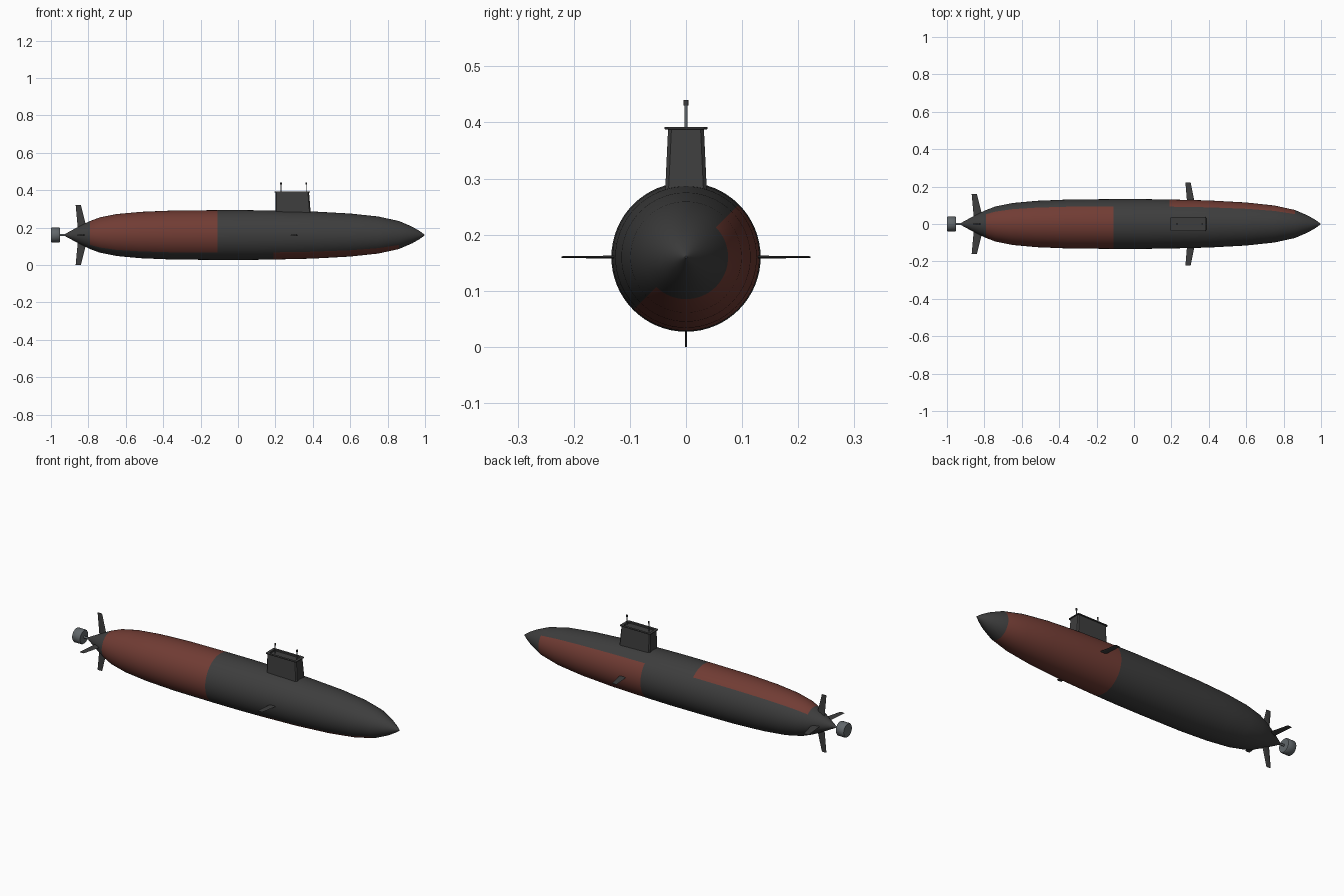
import bpy, bmesh, math
from mathutils import Matrix, Vector

if "Cube" in bpy.data.objects:
    bpy.data.objects.remove(bpy.data.objects["Cube"])

AXIS_Z = 0.16


def material(name, r, g, b):
    m = bpy.data.materials.new(name)
    m.diffuse_color = (r, g, b, 1)
    m.use_nodes = True
    m.node_tree.nodes["Principled BSDF"].inputs["Base Color"].default_value = m.diffuse_color
    return m


DARK = material("dark grey", 0.047, 0.047, 0.047)
RED = material("rust red", 0.165, 0.045, 0.034)
STEEL = material("steel grey", 0.12, 0.135, 0.145)


def finish(name, bm, mats, smooth=None):
    bmesh.ops.recalc_face_normals(bm, faces=bm.faces)
    me = bpy.data.meshes.new(name)
    bm.to_mesh(me)
    bm.free()
    for m in mats:
        me.materials.append(m)
    ob = bpy.data.objects.new(name, me)
    bpy.context.collection.objects.link(ob)
    if smooth:
        bpy.ops.object.select_all(action='DESELECT')
        ob.select_set(True)
        bpy.context.view_layer.objects.active = ob
        bpy.ops.object.shade_smooth_by_angle(angle=math.radians(smooth))
    return ob


def loft(bm, rings, cap=True):
    """Skin a list of equal-length point rings."""
    vs = [[bm.verts.new(p) for p in ring] for ring in rings]
    n = len(vs[0])
    for a, b in zip(vs, vs[1:]):
        for i in range(n):
            j = (i + 1) % n
            bm.faces.new((a[i], a[j], b[j], b[i]))
    if cap:
        bm.faces.new(vs[0])
        bm.faces.new(vs[-1])


def revolve_x(bm, profile, n):
    """Body of revolution about the hull axis from (x, radius) points."""
    loft(bm, [[(x, r * math.cos(2 * math.pi * i / n), AXIS_Z + r * math.sin(2 * math.pi * i / n))
               for i in range(n)] for x, r in profile])


# Hull with red panels: upper front half aft, lower back half forward
HULL = [(-0.928, 0.004), (-0.88, 0.030), (-0.84, 0.051), (-0.79, 0.075), (-0.74, 0.094),
        (-0.65, 0.112), (-0.52, 0.124), (-0.35, 0.131), (-0.11, 0.133), (0.05, 0.133),
        (0.19, 0.131), (0.40, 0.126), (0.60, 0.115), (0.75, 0.099), (0.86, 0.075),
        (0.93, 0.045), (0.97, 0.022), (0.998, 0.002)]
bm = bmesh.new()
revolve_x(bm, HULL, 64)
for f in bm.faces:
    c = f.calc_center_median()
    upper_front = (c.z - AXIS_Z) > c.y
    aft = -0.79 < c.x < -0.11 and upper_front
    bow = 0.19 < c.x < 0.86 and not upper_front
    f.material_index = 1 if aft or bow else 0
finish("hull", bm, [DARK, RED], 40)


# Sail: tapered tower with overhanging rim and recessed top
def rect(x0, x1, hy, z, ch=0.006):
    return [(x0 + ch, -hy, z), (x1 - ch, -hy, z), (x1, -hy + ch, z), (x1, hy - ch, z),
            (x1 - ch, hy, z), (x0 + ch, hy, z), (x0, hy - ch, z), (x0, -hy + ch, z)]


bm = bmesh.new()
loft(bm, [rect(0.200, 0.390, 0.038, 0.26), rect(0.200, 0.380, 0.032, 0.387),
          rect(0.195, 0.385, 0.038, 0.388), rect(0.195, 0.385, 0.038, 0.392),
          rect(0.210, 0.370, 0.026, 0.392), rect(0.210, 0.370, 0.026, 0.384)])
finish("sail", bm, [DARK])

# Masts with small heads
for label, x in (("aft", 0.23), ("forward", 0.365)):
    for part, r, z0, z1, mat in (("mast", 0.0025, 0.38, 0.432, STEEL),
                                 ("mast_head", 0.0045, 0.430, 0.440, DARK)):
        bm = bmesh.new()
        bmesh.ops.create_cone(bm, cap_ends=True, segments=12, radius1=r, radius2=r,
                              depth=z1 - z0,
                              matrix=Matrix.Translation((x, 0, (z0 + z1) / 2)))
        finish(f"{label}_{part}", bm, [mat], 40)


# Fins: thin tapered foils, pointing outwards at a given angle about the hull axis
def fin(name, root, tip, r0, r1, t, angle):
    def section(ends, r, t):
        a, b = ends
        w = b - a
        return [(a, 0, r), (a + 0.3 * w, t, r), (a + 0.75 * w, t, r),
                (b, 0, r), (a + 0.75 * w, -t, r), (a + 0.3 * w, -t, r)]
    bm = bmesh.new()
    loft(bm, [section(root, r0, t), section(tip, r1, t * 0.5)])
    bmesh.ops.transform(bm, verts=bm.verts, matrix=Matrix.Translation(
        Vector((0, 0, AXIS_Z))) @ Matrix.Rotation(math.radians(angle), 4, 'X'))
    finish(name, bm, [DARK])


for name, a in (("upper", 0), ("front", 90), ("lower", 180), ("back", 270)):
    fin(f"{name}_tail_fin", (-0.855, -0.805), (-0.868, -0.840), 0.02, 0.16, 0.003, a)
for name, a in (("front", 90), ("back", 270)):
    fin(f"{name}_bow_plane", (0.285, 0.327), (0.275, 0.303), 0.10, 0.222, 0.003, a)

# Propeller shaft and drum
bm = bmesh.new()
revolve_x(bm, [(-0.97, 0.006), (-0.91, 0.006)], 16)
finish("propeller_shaft", bm, [STEEL], 40)
bm = bmesh.new()
revolve_x(bm, [(-1.0, 0.036), (-0.996, 0.039), (-0.955, 0.039), (-0.951, 0.036)], 32)
finish("propeller_drum", bm, [STEEL], 50)
